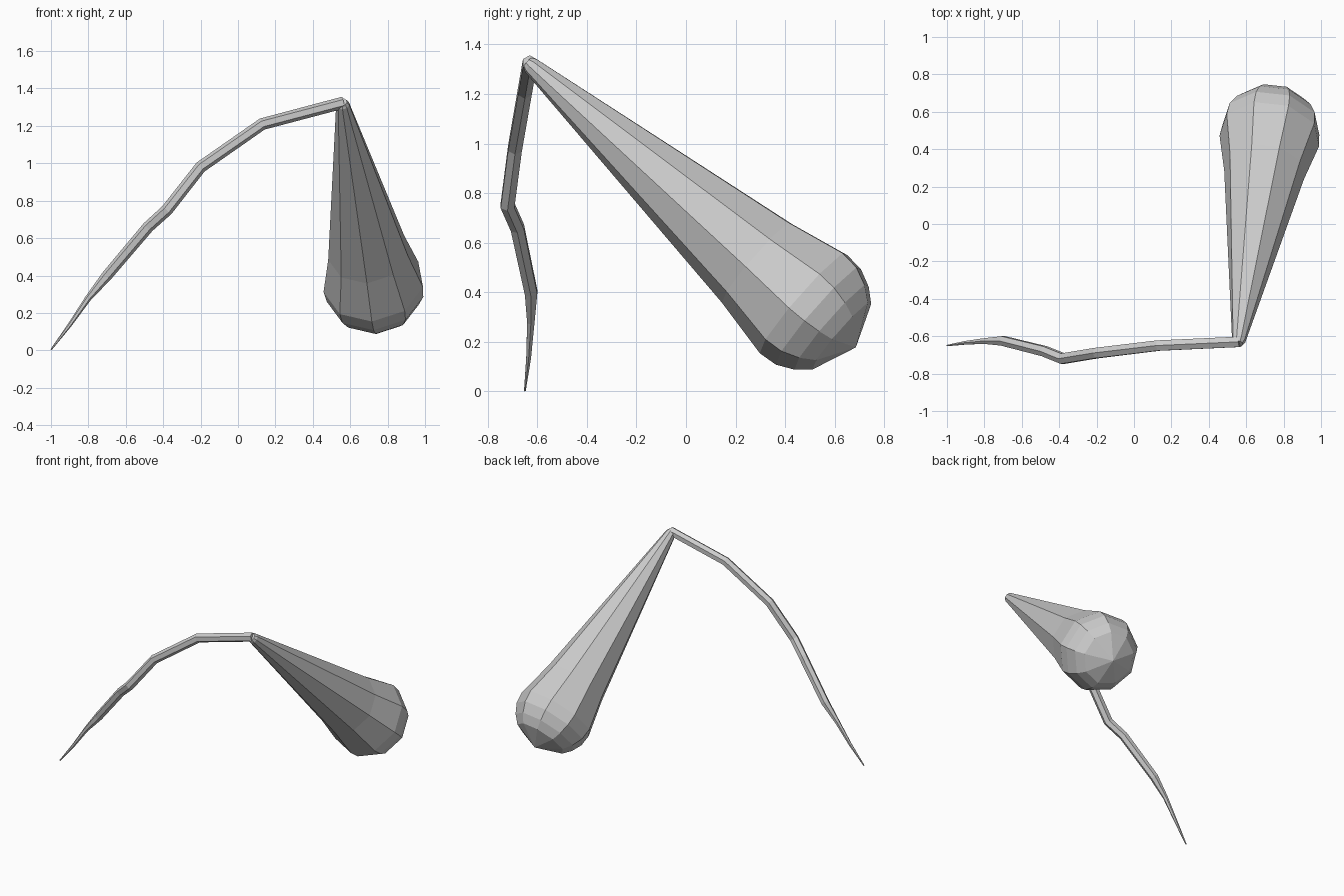
import bpy, bmesh, math
from mathutils import Vector

if "Cube" in bpy.data.objects:
    bpy.data.objects.remove(bpy.data.objects["Cube"])


def tube(name, stations, sides, phase=0.0, straight=False):
    """Skin a closed tube through (centre, radius) stations."""
    pts = [Vector(p) for p, r in stations]
    bm = bmesh.new()
    rings = []
    for i, (p, r) in enumerate(stations):
        a = (pts[min(i + 1, len(pts) - 1)] - pts[max(i - 1, 0)]).normalized()
        if straight:
            a = (pts[-1] - pts[0]).normalized()
        side = Vector((1, 0, 0)) if straight else Vector((0, 1, 0))
        side = (side - a * side.dot(a)).normalized()
        up = a.cross(side)
        if up.z < 0:
            up = -up
        if r == 0:
            rings.append([bm.verts.new(p)])
            continue
        ring = []
        for k in range(sides):
            t = phase + 2 * math.pi * k / sides
            ring.append(bm.verts.new(pts[i] + (up * math.cos(t) + side * math.sin(t)) * r))
        rings.append(ring)
    for lo, hi in zip(rings, rings[1:]):
        for k in range(sides):
            n = (k + 1) % sides
            if len(hi) == 1:
                bm.faces.new((lo[k], lo[n], hi[0]))
            else:
                bm.faces.new((lo[k], lo[n], hi[n], hi[k]))
    for ring in (rings[0], rings[-1]):
        if len(ring) > 1:
            bm.faces.new(ring)
    bmesh.ops.recalc_face_normals(bm, faces=bm.faces)
    me = bpy.data.meshes.new(name)
    bm.to_mesh(me)
    bm.free()
    ob = bpy.data.objects.new(name, me)
    bpy.context.collection.objects.link(ob)
    return ob


# Thin bent stem, tapering to a point on the ground
tube("stem", [
    ((-1.0, -0.65, 0.003), 0.004),
    ((-0.90, -0.635, 0.135), 0.011),
    ((-0.80, -0.626, 0.28), 0.017),
    ((-0.70, -0.625, 0.40), 0.029),
    ((-0.48, -0.68, 0.66), 0.031),
    ((-0.38, -0.72, 0.75), 0.032),
    ((-0.20, -0.69, 0.98), 0.032),
    ((0.13, -0.65, 1.21), 0.032),
    ((0.565, -0.63, 1.325), 0.032),
], 6)

# Hanging bulb: long cone with a rounded end, (distance from widest ring, radius)
top = Vector((0.56, -0.625, 1.315))
wide = Vector((0.725, 0.475, 0.36))
axis = (wide - top).normalized()
length = (wide - top).length
profile = [(-length - 0.02, 0.025), (-length, 0.036), (-0.25, 0.218), (0.0, 0.272),
           (0.08, 0.264), (0.15, 0.23), (0.205, 0.182), (0.28, 0.0)]
tube("bulb", [(wide + axis * d, r) for d, r in profile], 9, math.radians(182), True)
